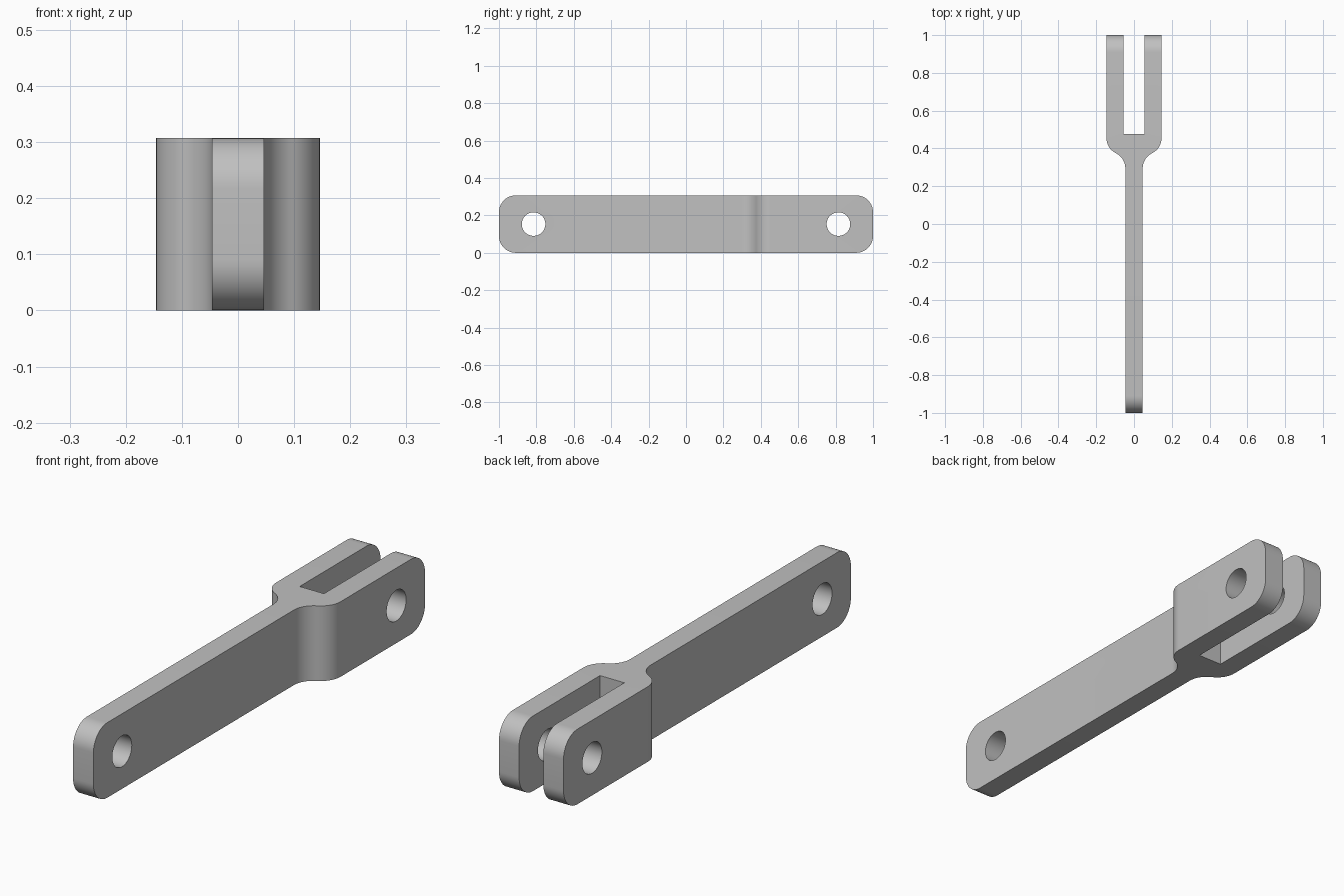
import bpy
import bmesh
from math import sin, cos, radians, pi
from mathutils import Vector

cube = bpy.data.objects.get("Cube")
if cube:
    bpy.data.objects.remove(cube, do_unlink=True)

HEIGHT = 0.307
BAR, FORK, SLOT = 0.046, 0.146, 0.055   # half widths
SLOT_END = 0.477
CORNER = 0.09
HOLE_Y, HOLE_R = 0.815, 0.063
NECK_Y, NECK_R, NECK_ANGLE = 0.375, 0.09, radians(63.6)

steel = bpy.data.materials.new("grey steel")
steel.use_nodes = True
colour = (0.53, 0.53, 0.53, 1)
steel.diffuse_color = colour
steel.node_tree.nodes["Principled BSDF"].inputs["Base Color"].default_value = colour


def prism(name, outline, sweep):
    """Extrude a flat outline along a vector into a closed solid."""
    bm = bmesh.new()
    face = bm.faces.new([bm.verts.new(p) for p in outline])
    moved = bmesh.ops.extrude_face_region(bm, geom=[face])["geom"]
    bmesh.ops.translate(bm, vec=Vector(sweep),
                        verts=[v for v in moved if isinstance(v, bmesh.types.BMVert)])
    bmesh.ops.recalc_face_normals(bm, faces=bm.faces)
    mesh = bpy.data.meshes.new(name)
    bm.to_mesh(mesh)
    bm.free()
    mesh.materials.append(steel)
    obj = bpy.data.objects.new(name, mesh)
    bpy.context.collection.objects.link(obj)
    return obj


def arc(cy, cz, radius, start, end, steps):
    """Points of an arc in the side plane."""
    angles = [start + (end - start) * i / steps for i in range(steps + 1)]
    return [(-0.3, cy + radius * cos(a), cz + radius * sin(a)) for a in angles]


# Half plan: straight bar, S-shaped neck, fork arm and slot
steps = 14
half_rise = NECK_R * sin(NECK_ANGLE)
half = [(BAR, -1.1)]
for i in range(steps + 1):
    a = NECK_ANGLE * i / steps
    half.append((BAR + NECK_R * (1 - cos(a)), NECK_Y - half_rise + NECK_R * sin(a)))
for i in range(1, steps + 1):
    a = NECK_ANGLE * (1 - i / steps)
    half.append((FORK - NECK_R * (1 - cos(a)), NECK_Y + half_rise - NECK_R * sin(a)))
half += [(FORK, 1.1), (SLOT, 1.1), (SLOT, SLOT_END)]
plan = half + [(-x, y) for x, y in reversed(half)]
link = prism("fork_link", [(x, y, -0.1) for x, y in plan], (0, 0, HEIGHT + 0.2))

# Rounded side silhouette
side = []
for k, (sy, top) in enumerate([(1, 1), (-1, 1), (-1, 0), (1, 0)]):
    cz = HEIGHT - CORNER if top else CORNER
    side += arc(sy * (1 - CORNER), cz, CORNER, k * pi / 2, (k + 1) * pi / 2, 14)
cutters = [(prism("side_silhouette", side, (0.6, 0, 0)), "INTERSECT")]

# Pin holes through the bar end and both fork arms
for name, y in (("bar_hole", -HOLE_Y), ("fork_hole", HOLE_Y)):
    ring = arc(y, HEIGHT / 2, HOLE_R, 0, 2 * pi, 48)[:-1]
    cutters.append((prism(name, ring, (0.6, 0, 0)), "DIFFERENCE"))

bpy.ops.object.select_all(action="DESELECT")
bpy.context.view_layer.objects.active = link
link.select_set(True)
for cutter, operation in cutters:
    cutter.hide_render = True
    mod = link.modifiers.new(cutter.name, "BOOLEAN")
    mod.operation = operation
    mod.solver = "EXACT"
    mod.object = cutter
    bpy.ops.object.modifier_apply(modifier=mod.name)
    bpy.data.objects.remove(cutter, do_unlink=True)

bpy.ops.object.shade_smooth_by_angle(angle=radians(30))
